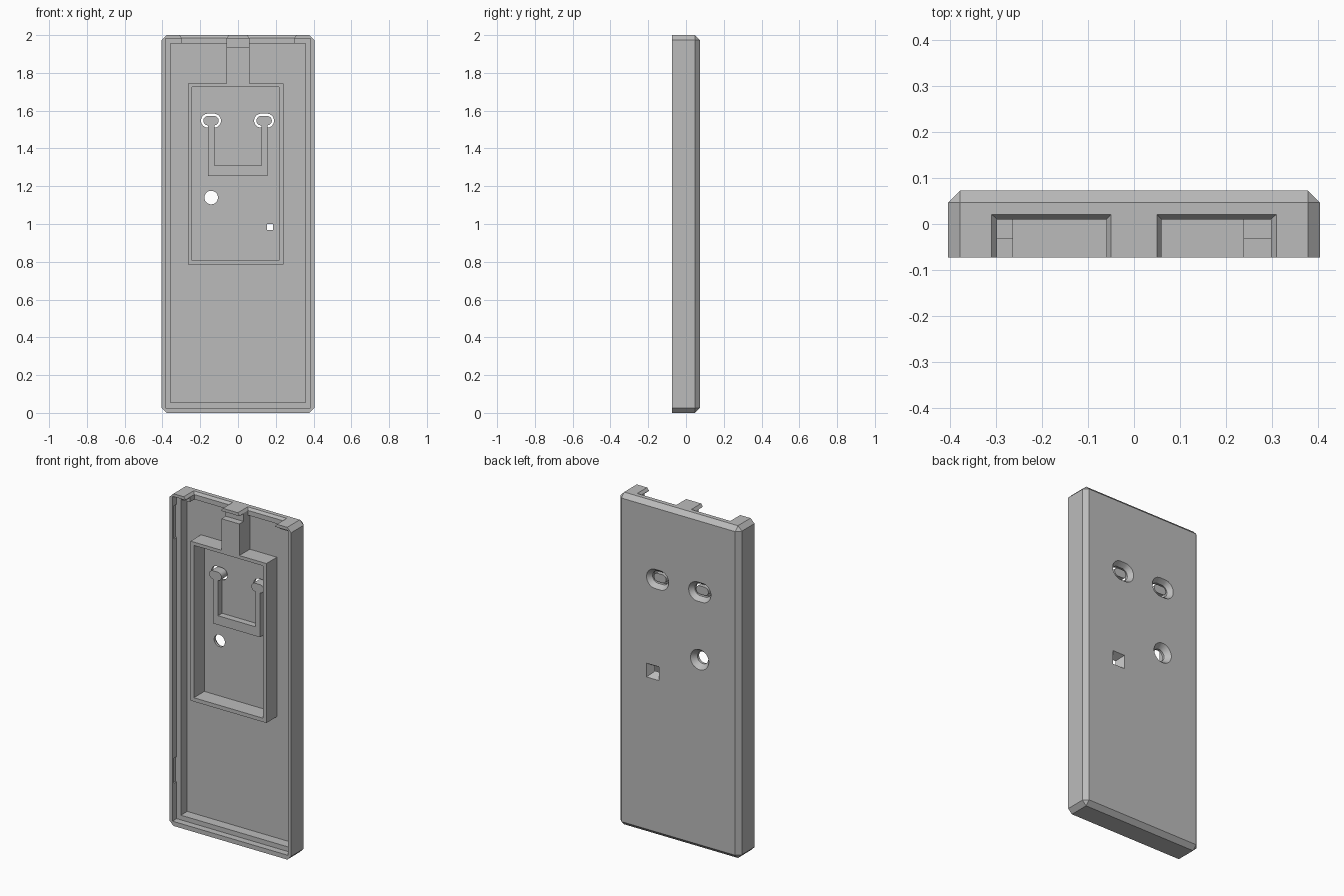
import bpy, bmesh
from math import pi, sin, cos, radians

if "Cube" in bpy.data.objects:
    bpy.data.objects.remove(bpy.data.objects["Cube"], do_unlink=True)

grey = bpy.data.materials.new("plain_grey")
grey.use_nodes = True
colour = (0.5, 0.5, 0.5, 1)
grey.diffuse_color = colour
grey.node_tree.nodes["Principled BSDF"].inputs["Base Color"].default_value = colour

HALF_W, HEIGHT, FRONT, BACK = 0.405, 2.0, -0.073, 0.073
FLOOR, LEDGE, CHAMFER = 0.027, -0.033, 0.026


def finish(name, bm):
    bmesh.ops.recalc_face_normals(bm, faces=bm.faces)
    mesh = bpy.data.meshes.new(name)
    bm.to_mesh(mesh)
    bm.free()
    mesh.materials.append(grey)
    obj = bpy.data.objects.new(name, mesh)
    bpy.context.collection.objects.link(obj)
    return obj


def loft(name, sections):
    """Closed solid through rings with equal point counts."""
    bm = bmesh.new()
    rings = [[bm.verts.new(p) for p in ring] for ring in sections]
    for a, b in zip(rings, rings[1:]):
        for i in range(len(a)):
            j = (i + 1) % len(a)
            bm.faces.new((a[i], a[j], b[j], b[i]))
    bm.faces.new(rings[0])
    bm.faces.new(rings[-1])
    return finish(name, bm)


def rect(x0, x1, z0, z1, y):
    return [(x0, y, z0), (x1, y, z0), (x1, y, z1), (x0, y, z1)]


def flat_rect(x0, x1, y0, y1, z):
    return [(x0, y0, z), (x1, y0, z), (x1, y1, z), (x0, y1, z)]


def pill(cx, cz, half, r, y, steps=12):
    """Stadium outline; a half width equal to r gives a circle."""
    ring = []
    for side, start in ((1, -pi / 2), (-1, pi / 2)):
        for i in range(steps):
            a = start + pi * (i + 0.5) / steps
            ring.append((cx + side * (half - r) + r * cos(a), y, cz + r * sin(a)))
    return ring


def box(name, x0, x1, y0, y1, z0, z1):
    return loft(name, [rect(x0, x1, z0, z1, y0), rect(x0, x1, z0, z1, y1)])


def apply_boolean(target, tool, operation="DIFFERENCE"):
    tool.hide_render = True
    mod = target.modifiers.new("cut", "BOOLEAN")
    mod.operation, mod.solver, mod.object = operation, "EXACT", tool
    bpy.context.view_layer.objects.active = target
    bpy.ops.object.modifier_apply(modifier=mod.name)
    bpy.data.objects.remove(tool, do_unlink=True)


# Outer shell, chamfered everywhere except the open front rim
shell = box("shell", -HALF_W, HALF_W, FRONT, BACK, 0, HEIGHT)
bm = bmesh.new()
bm.from_mesh(shell.data)
edges = [e for e in bm.edges if any(v.co.y > 0 for v in e.verts)]
bmesh.ops.bevel(bm, geom=edges, offset=CHAMFER, segments=1, affect="EDGES")
bm.to_mesh(shell.data)
bm.free()

# Stepped cavity: shallow lip recess, then the deep tray
apply_boolean(shell, box("lip_recess", -0.385, 0.385, -0.1, LEDGE, 0.027, 1.982))
apply_boolean(shell, box("tray_recess", -0.357, 0.357, -0.1, FLOOR, 0.055, 1.956))

for s in (-1, 1):
    # Flared openings through the top wall
    def notch_ring(inner, outer, depth, z):
        x0, x1 = sorted((s * inner, s * outer))
        return flat_rect(x0, x1, -0.1, depth, z)
    apply_boolean(shell, loft("top_notch", [
        notch_ring(0.06, 0.298, 0.01, 1.945),
        notch_ring(0.06, 0.298, 0.01, 1.985),
        notch_ring(0.05, 0.31, 0.021, 2.0),
        notch_ring(0.05, 0.31, 0.021, 2.02)]))
    # Snap grooves in the side lips
    for z0, z1 in ((0.25, 0.4), (1.72, 1.92)):
        x0, x1 = sorted((s * 0.37, s * 0.394))
        apply_boolean(shell, box("snap_groove", x0, x1, -0.058, LEDGE, z0, z1))

# Flared holes in the back wall
PEGS = (-0.143, 0.138)
PEG_Z = 1.547
for x in PEGS:
    apply_boolean(shell, loft("peg_slot", [
        pill(x, PEG_Z, 0.053, 0.037, 0.0), pill(x, PEG_Z, 0.053, 0.037, 0.045),
        pill(x, PEG_Z, 0.075, 0.059, 0.074), pill(x, PEG_Z, 0.075, 0.059, 0.09)]))
apply_boolean(shell, loft("round_hole", [
    pill(-0.142, 1.14, 0.036, 0.036, 0.0), pill(-0.142, 1.14, 0.036, 0.036, 0.042),
    pill(-0.142, 1.14, 0.062, 0.062, 0.074), pill(-0.142, 1.14, 0.062, 0.062, 0.09)]))


def square(half, y):
    return rect(0.17 - half, 0.17 + half, 0.983 - half, 0.983 + half, y)


apply_boolean(shell, loft("square_hole", [
    square(0.016, 0.0), square(0.016, 0.03), square(0.042, 0.074), square(0.042, 0.09)]))

# Raised compartment frame on the tray floor
frame = box("compartment_frame", -0.265, 0.24, FRONT, FLOOR + 0.002, 0.785, 1.745)
apply_boolean(frame, box("frame_opening", -0.243, 0.217, -0.1, 0.1, 0.808, 1.725))

# Stem joining the compartment to the top wall, with a groove under the tab
stem = box("stem", -0.06, 0.06, FRONT, FLOOR + 0.002, 1.743, 1.96)
apply_boolean(stem, box("stem_groove", -0.1, 0.1, -0.1, LEDGE, 1.935, 2.0))

# U-shaped spring strap with two pegs sitting in the slots
strap = box("spring_strap", -0.158, 0.155, -0.012, FLOOR + 0.002, 1.255, 1.55)
apply_boolean(strap, box("strap_gap", -0.125, 0.125, -0.1, 0.1, 1.31, 1.7))
for side, x in zip(("right", "left"), PEGS):
    loft(side + "_peg", [pill(x, PEG_Z, 0.041, 0.025, -0.012),
                         pill(x, PEG_Z, 0.041, 0.025, 0.05)])

# Smooth the round walls, keep hard edges
for obj in bpy.context.collection.objects:
    obj.select_set(obj.type == "MESH" and grey.name in obj.data.materials)
bpy.context.view_layer.objects.active = shell
bpy.ops.object.shade_smooth_by_angle(angle=radians(25))
